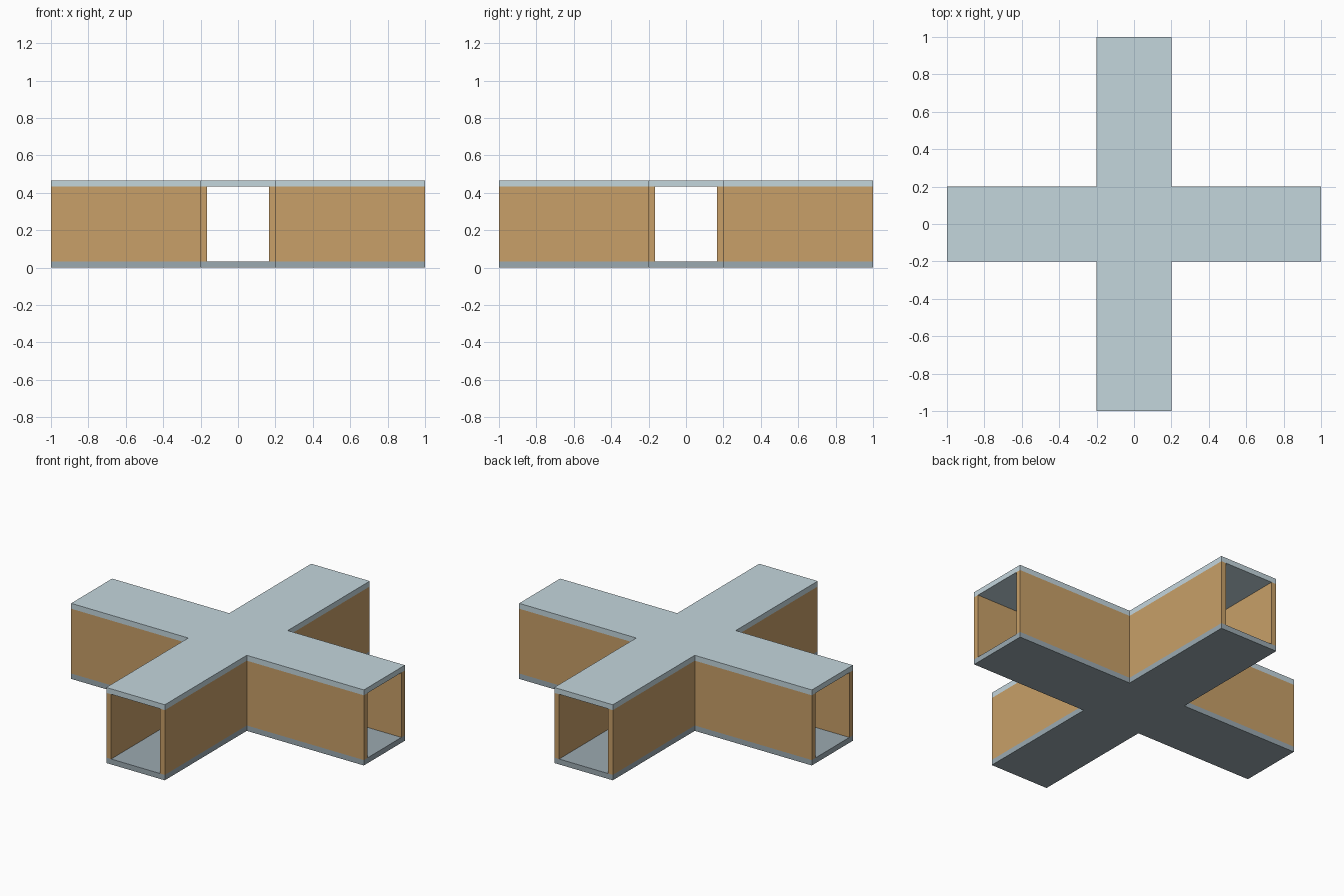
import bpy
import bmesh

if "Cube" in bpy.data.objects:
    bpy.data.objects.remove(bpy.data.objects["Cube"])

HALF, ARM, T = 1.0, 0.2, 1 / 30      # arm reach, arm half-width, panel thickness
WALL_H = 0.4
INNER = ARM - T


def material(name, rgb):
    m = bpy.data.materials.new(name)
    m.diffuse_color = (*rgb, 1)
    m.use_nodes = True
    m.node_tree.nodes["Principled BSDF"].inputs["Base Color"].default_value = m.diffuse_color
    return m


def prism(name, outline, z0, z1, mat):
    """Extrude a flat outline from z0 up to z1."""
    bm = bmesh.new()
    face = bm.faces.new([bm.verts.new((x, y, z0)) for x, y in outline])
    ext = bmesh.ops.extrude_face_region(bm, geom=[face])
    top = [g for g in ext["geom"] if isinstance(g, bmesh.types.BMVert)]
    bmesh.ops.translate(bm, verts=top, vec=(0, 0, z1 - z0))
    bmesh.ops.recalc_face_normals(bm, faces=bm.faces)
    mesh = bpy.data.meshes.new(name)
    bm.to_mesh(mesh)
    bm.free()
    mesh.materials.append(mat)
    obj = bpy.data.objects.new(name, mesh)
    bpy.context.collection.objects.link(obj)
    return obj


def turned(points, k):
    """Rotate 2D points by k quarter turns."""
    for _ in range(k):
        points = [(-y, x) for x, y in points]
    return points


floor_mat = material("floor_grey", (0.33, 0.40, 0.44))
ceiling_mat = material("ceiling_blue", (0.55, 0.67, 0.72))
wall_mat = material("wall_tan", (0.58, 0.35, 0.14))

# Cross-shaped floor and ceiling slabs
cross = [p for k in range(4)
         for p in turned([(HALF, -ARM), (HALF, ARM), (ARM, ARM)], k)]
prism("floor", cross, 0, T, floor_mat)
prism("ceiling", cross, T + WALL_H, 2 * T + WALL_H, ceiling_mat)

# L-shaped corner walls, one per quadrant, leaving the arm ends open
corner = [(INNER, INNER), (HALF, INNER), (HALF, ARM),
          (ARM, ARM), (ARM, HALF), (INNER, HALF)]
for k in range(4):
    prism(f"corner_wall_{k + 1}", turned(corner, k), T, T + WALL_H, wall_mat)
